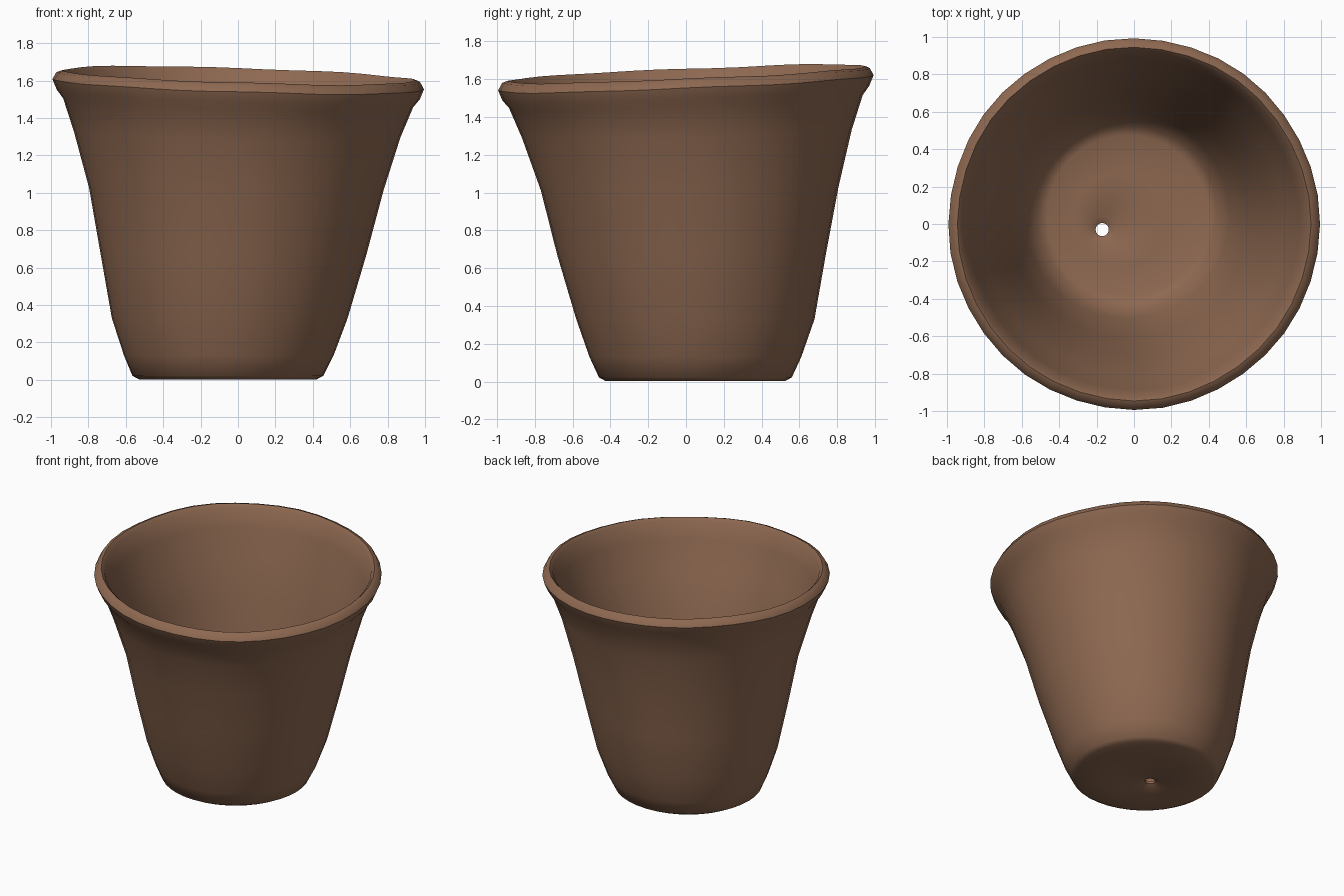
import bpy, bmesh, math, random

random.seed(4)
SEG = 40

clay = bpy.data.materials.new("brown clay")
clay.diffuse_color = (0.27, 0.14, 0.082, 1)

# Rings of the pot, as radius, height, centre x, centre y, share of rim tilt.
# They run from the drain hole, up the outside, over the lip and down the inside.
rings = [
    (0.035, 0.040, -0.17, -0.03, 0.0),
    (0.090, 0.018, -0.16, -0.02, 0.0),
    (0.300, 0.010, -0.08, 0.03, 0.0),
    (0.475, 0.003, -0.055, 0.05, 0.0),
    (0.510, 0.022, -0.055, 0.05, 0.0),
    (0.560, 0.130, -0.050, 0.05, 0.0),
    (0.630, 0.330, -0.045, 0.05, 0.0),
    (0.710, 0.670, -0.025, 0.03, 0.1),
    (0.787, 1.020, -0.010, 0.02, 0.3),
    (0.872, 1.310, -0.005, 0.005, 0.6),
    (0.935, 1.480, 0.0, 0.0, 0.9),
    (0.970, 1.525, 0.0, 0.0, 1.0),
    (0.993, 1.580, 0.0, 0.0, 1.0),
    (0.972, 1.618, 0.0, 0.0, 1.0),
    (0.945, 1.628, 0.0, 0.0, 1.0),
    (0.922, 1.605, 0.0, 0.0, 1.0),
    (0.885, 1.480, 0.0, 0.0, 0.9),
    (0.810, 1.270, -0.005, 0.005, 0.6),
    (0.725, 1.000, -0.010, 0.02, 0.3),
    (0.640, 0.600, -0.030, 0.03, 0.1),
    (0.550, 0.250, -0.040, 0.045, 0.0),
    (0.480, 0.110, -0.035, 0.045, 0.0),
    (0.430, 0.090, -0.035, 0.045, 0.0),
    (0.250, 0.085, -0.08, 0.02, 0.0),
    (0.070, 0.080, -0.17, -0.03, 0.0),
    (0.035, 0.060, -0.17, -0.03, 0.0),
]

# Hand-thrown unevenness, shared by neighbouring rings so the walls stay smooth
waves = [(k, random.uniform(0, 6.28), random.uniform(0.001, 0.003)) for k in (3, 5, 8)]

bm = bmesh.new()
loops = []
for r, z, cx, cy, tilt in rings:
    loop = []
    for i in range(SEG):
        a = 2 * math.pi * i / SEG
        w = sum(s * math.sin(k * a + p) for k, p, s in waves)
        rr = r * (1 + 0.6 * w)
        x, y = cx + rr * math.cos(a), cy + rr * math.sin(a)
        dz = tilt * (-0.03 * x + 0.042 * y + 1.2 * w)
        loop.append(bm.verts.new((x, y, z + dz)))
    loops.append(loop)

# The last ring joins the first through the drain hole
for n, low in enumerate(loops):
    high = loops[(n + 1) % len(loops)]
    for i in range(SEG):
        j = (i + 1) % SEG
        bm.faces.new((low[i], low[j], high[j], high[i]))
bmesh.ops.recalc_face_normals(bm, faces=bm.faces)
for f in bm.faces:
    f.smooth = True

mesh = bpy.data.meshes.new("flower_pot")
bm.to_mesh(mesh)
bm.free()
mesh.materials.append(clay)
pot = bpy.data.objects.new("flower_pot", mesh)
bpy.context.collection.objects.link(pot)
bpy.context.view_layer.objects.active = pot
pot.select_set(True)
bpy.ops.object.shade_smooth_by_angle(angle=math.radians(50))
